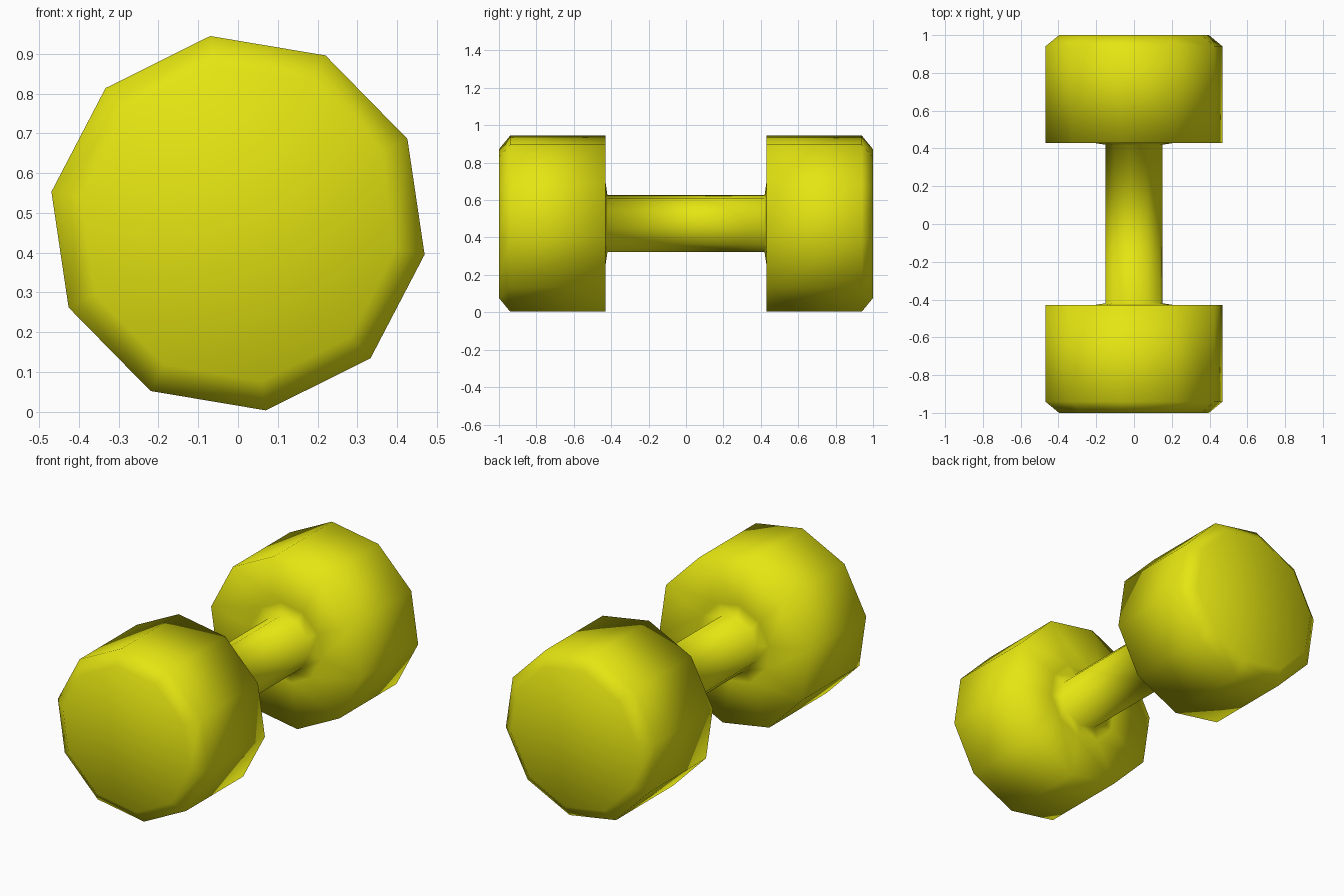
import bpy, bmesh, math

if "Cube" in bpy.data.objects:
    bpy.data.objects.remove(bpy.data.objects["Cube"])

SIDES = 10
CENTRE_Z = 0.474
TURN = math.radians(98.45)   # the ten-sided section is slightly rolled

yellow = bpy.data.materials.new("yellow")
yellow.diffuse_color = (0.78, 0.78, 0.006, 1)
yellow.use_nodes = True
yellow.node_tree.nodes["Principled BSDF"].inputs["Base Color"].default_value = yellow.diffuse_color

# Half profile from the middle outwards: (radius, y)
half = [(0.154, 0.42), (0.222, 0.43), (0.476, 0.43), (0.476, 0.94), (0.402, 1.0)]
profile = [(r, -y) for r, y in reversed(half)] + half

# Dumbbell: one lathed body, weights and grip in one smooth surface
bm = bmesh.new()
rings = []
for r, y in profile:
    ring = []
    for k in range(SIDES):
        a = TURN + k * math.tau / SIDES
        ring.append(bm.verts.new((r * math.cos(a), y, CENTRE_Z + r * math.sin(a))))
    rings.append(ring)
for a, b in zip(rings, rings[1:]):
    for k in range(SIDES):
        n = (k + 1) % SIDES
        bm.faces.new((a[k], a[n], b[n], b[k]))
bm.faces.new(rings[0])
bm.faces.new(rings[-1])
bmesh.ops.recalc_face_normals(bm, faces=bm.faces)
for f in bm.faces:
    f.smooth = True

mesh = bpy.data.meshes.new("dumbbell")
bm.to_mesh(mesh)
bm.free()
mesh.materials.append(yellow)
obj = bpy.data.objects.new("dumbbell", mesh)
bpy.context.collection.objects.link(obj)
